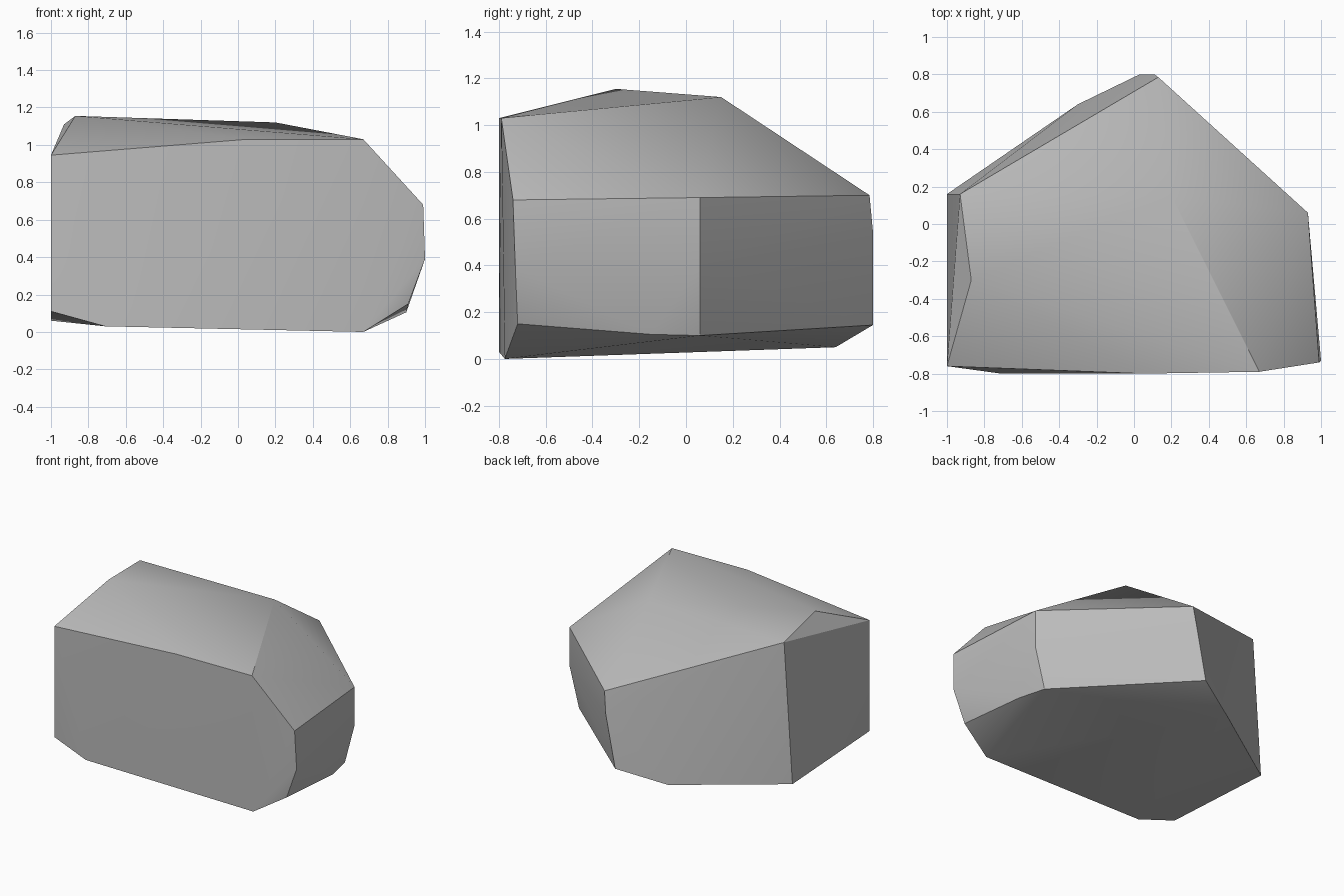
import bpy
import bmesh
import math

cube = bpy.data.objects.get("Cube")
if cube:
    bpy.data.objects.remove(cube, do_unlink=True)


def make_material(name, colour):
    material = bpy.data.materials.new(name)
    material.use_nodes = True
    material.diffuse_color = colour
    shader = material.node_tree.nodes["Principled BSDF"]
    shader.inputs["Base Color"].default_value = colour
    shader.inputs["Roughness"].default_value = 0.9
    return material


def hull_object(name, corner_groups, material):
    """Wrap a tight convex skin around the corners of a chiselled solid."""
    bm = bmesh.new()
    for group in corner_groups:
        for corner in group:
            bm.verts.new(corner)
    result = bmesh.ops.convex_hull(bm, input=bm.verts[:])
    spare = {v for v in result["geom_interior"] + result["geom_unused"]
             if isinstance(v, bmesh.types.BMVert)}
    bmesh.ops.delete(bm, geom=list(spare), context="VERTS")
    bmesh.ops.recalc_face_normals(bm, faces=bm.faces[:])
    mesh = bpy.data.meshes.new(name)
    bm.to_mesh(mesh)
    bm.free()
    mesh.materials.append(material)
    obj = bpy.data.objects.new(name, mesh)
    bpy.context.collection.objects.link(obj)
    return obj


# Sloping crown of the boulder
crown = [(-.87, -.3, 1.155), (.2, .15, 1.12), (-.93, .16, 1.11),
         (.67, -.79, 1.03), (.05, -.8, 1.03), (-1, -.76, .945)]

# Shoulder where the crown meets the upright sides
shoulder = [(.99, -.74, .68), (.93, .06, .69), (.13, .785, .7)]

# Slight bulge around the middle of the sides
waist = [(1, -.73, .39), (.93, .06, .4), (.11, .8, .54)]

# Chipped lower rim
rim = [(.91, -.72, .15), (.9, -.15, .105), (.85, .06, .1),
       (.03, .8, .145), (-1, -.76, .11)]

# Flat underside
base = [(.67, -.775, 0), (-.71, -.8, .03), (-1, .16, .06), (-.3, .64, .05)]

stone = make_material("stone_grey", (.5, .5, .5, 1))
boulder = hull_object("boulder", (crown, shoulder, waist, rim, base), stone)

# Soft shading over shallow bends, crisp along the chiselled edges
bpy.ops.object.select_all(action="DESELECT")
boulder.select_set(True)
bpy.context.view_layer.objects.active = boulder
bpy.ops.object.shade_smooth_by_angle(angle=math.radians(30))
